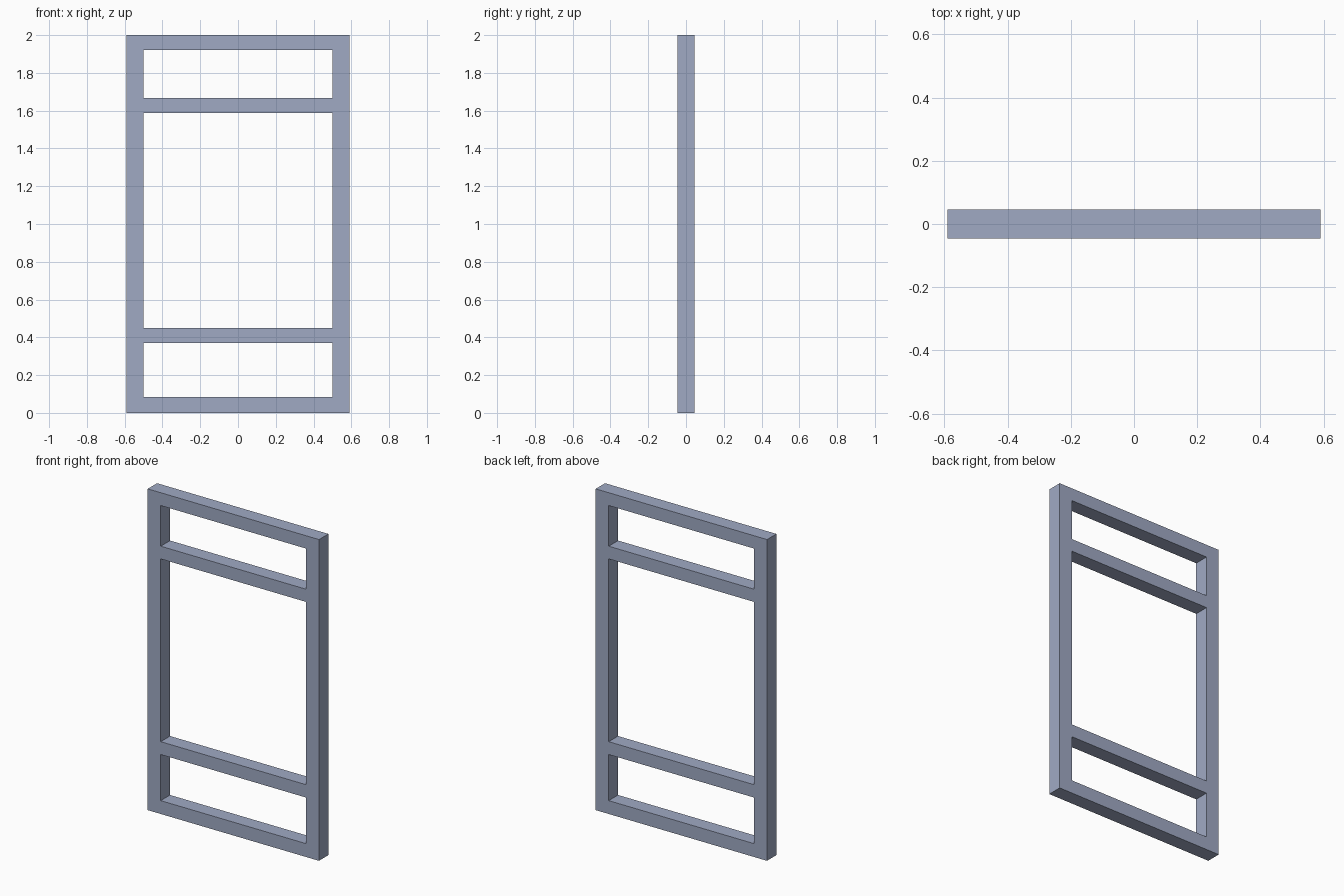
import bpy, bmesh

if "Cube" in bpy.data.objects:
    bpy.data.objects.remove(bpy.data.objects["Cube"])

HALF_DEPTH = 0.046
XS = [-0.59, -0.50, 0.50, 0.59]                            # stile edges
ZS = [0.0, 0.083, 0.37, 0.45, 1.588, 1.667, 1.92, 2.0]     # rail edges, bottom to top

mat = bpy.data.materials.new("blue_grey_paint")
mat.diffuse_color = (0.35, 0.40, 0.55, 1.0)
mat.use_nodes = True
mat.node_tree.nodes["Principled BSDF"].inputs["Base Color"].default_value = mat.diffuse_color

bm = bmesh.new()
# front face grid, leaving the three openings empty
verts = [[bm.verts.new((x, -HALF_DEPTH, z)) for x in XS] for z in ZS]
for r in range(len(ZS) - 1):
    for c in range(len(XS) - 1):
        if c == 1 and r % 2 == 1:
            continue
        bm.faces.new((verts[r][c], verts[r][c + 1], verts[r + 1][c + 1], verts[r + 1][c]))

# extrude to the frame's thickness, keeping the front faces
front = bm.faces[:]
res = bmesh.ops.extrude_face_region(bm, geom=front, use_keep_orig=True)
moved = [g for g in res["geom"] if isinstance(g, bmesh.types.BMVert)]
bmesh.ops.translate(bm, verts=moved, vec=(0, 2 * HALF_DEPTH, 0))
bmesh.ops.recalc_face_normals(bm, faces=bm.faces[:])

mesh = bpy.data.meshes.new("window_frame")
bm.to_mesh(mesh)
bm.free()
mesh.materials.append(mat)
frame = bpy.data.objects.new("window_frame", mesh)
bpy.context.collection.objects.link(frame)
